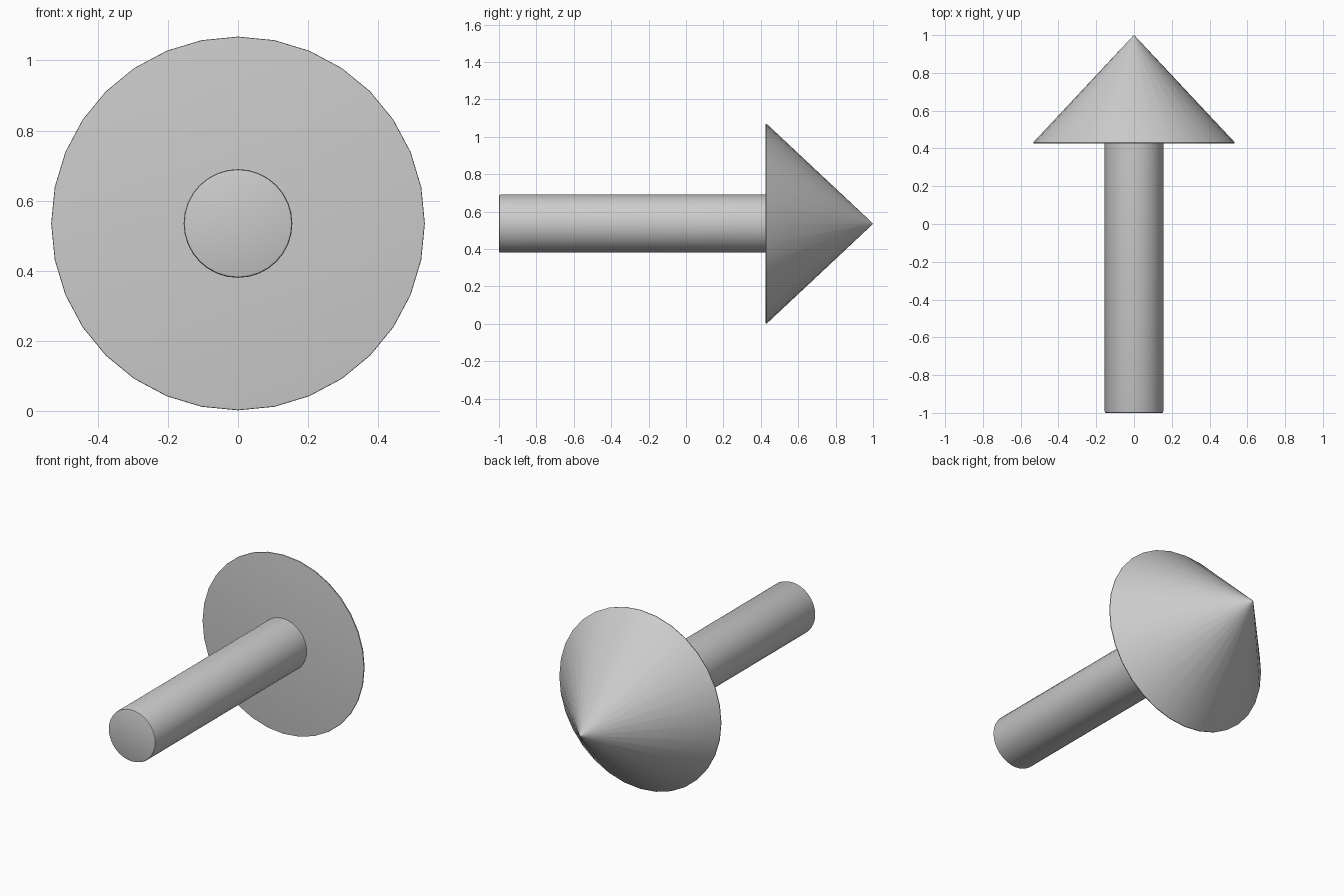
import bpy, math

if "Cube" in bpy.data.objects:
    bpy.data.objects.remove(bpy.data.objects["Cube"])

AXIS_Z = 0.535
SIDES = 32


def lathe(name, profile):
    """Revolve (radius, y) points around the horizontal y axis; radius 0 makes a pole."""
    verts, rings, faces = [], [], []
    for r, y in profile:
        n = SIDES if r > 0 else 1
        start = len(verts)
        for i in range(n):
            a = 2 * math.pi * i / SIDES
            verts.append((r * math.sin(a), y, AXIS_Z + r * math.cos(a)))
        rings.append([start + i % n for i in range(SIDES)])
    for lo, hi in zip(rings, rings[1:]):
        for i in range(SIDES):
            j = (i + 1) % SIDES
            quad = [lo[i], lo[j], hi[j], hi[i]]
            faces.append(list(dict.fromkeys(quad)))
    # flat caps for open ends
    if profile[0][0] > 0:
        faces.append(rings[0][::-1])
    if profile[-1][0] > 0:
        faces.append(rings[-1])
    mesh = bpy.data.meshes.new(name)
    mesh.from_pydata(verts, [], faces)
    mesh.update()
    obj = bpy.data.objects.new(name, mesh)
    bpy.context.collection.objects.link(obj)
    bpy.context.view_layer.objects.active = obj
    obj.select_set(True)
    bpy.ops.object.mode_set(mode='EDIT')
    bpy.ops.mesh.select_all(action='SELECT')
    bpy.ops.mesh.normals_make_consistent(inside=False)
    bpy.ops.object.mode_set(mode='OBJECT')
    bpy.ops.object.shade_smooth_by_angle(angle=math.radians(40))
    obj.select_set(False)


# shaft with softly eased ends
lathe("shaft", [(0.148, -1.0), (0.153, -0.998), (0.155, -0.992),
                (0.155, 0.43)])

# cone head with a thin eased rim
lathe("arrow_head", [(0.526, 0.425), (0.532, 0.426), (0.533, 0.431),
                     (0.529, 0.437), (0.004, 0.997), (0, 1.0)])
